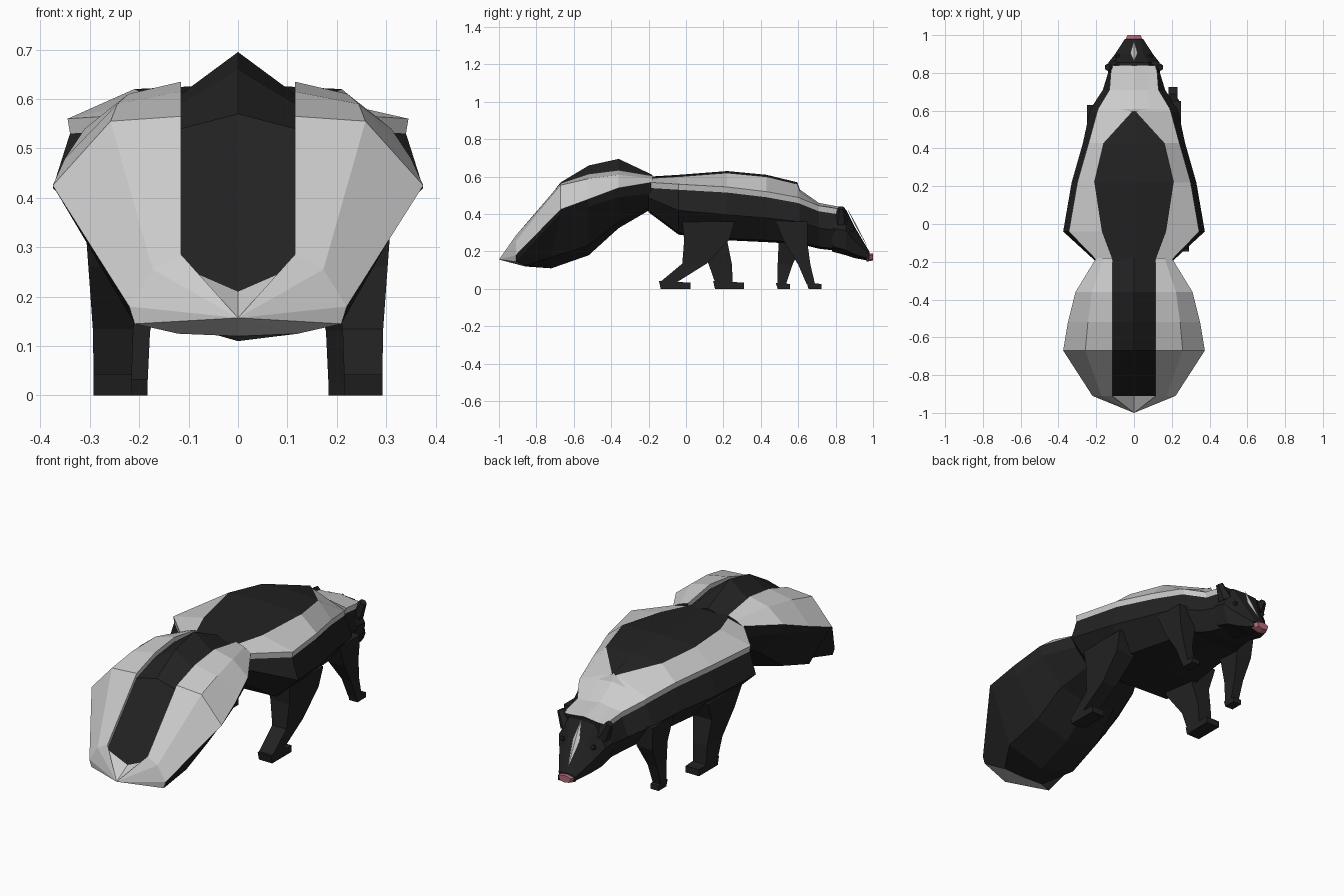
import bpy, bmesh

if "Cube" in bpy.data.objects:
    bpy.data.objects.remove(bpy.data.objects["Cube"])


def mat(name, c):
    m = bpy.data.materials.new(name)
    m.diffuse_color = (*c, 1)
    m.use_nodes = True
    m.node_tree.nodes["Principled BSDF"].inputs["Base Color"].default_value = m.diffuse_color
    return m


DARK = mat("dark_fur", (0.016, 0.016, 0.016))
WHITE = mat("white_fur", (0.62, 0.62, 0.62))
PINK = mat("pink_skin", (0.45, 0.15, 0.19))


def finish(name, bm, mats=(DARK, WHITE, PINK)):
    bmesh.ops.recalc_face_normals(bm, faces=bm.faces[:])
    me = bpy.data.meshes.new(name)
    bm.to_mesh(me)
    bm.free()
    bpy.context.collection.objects.link(bpy.data.objects.new(name, me))
    for m in mats:
        me.materials.append(m)


def skin(bm, rings, strip_mat=lambda s, i: 0):
    """Bridge closed rings; strip_mat(segment, column) gives the material."""
    n = len(rings[0])
    for s, (a, b) in enumerate(zip(rings, rings[1:])):
        for i in range(n):
            j = (i + 1) % n
            bm.faces.new((a[i], a[j], b[j], b[i])).material_index = strip_mat(s, i)


def half_loft(name, half_rings, strips, tip=None):
    """Rings of (x, y, z) from top centre to bottom centre, mirrored in x.
    strips(segment): one letter d/w/p per column; tip closes the first end in white."""
    bm = bmesh.new()
    rings = [[bm.verts.new(p) for p in r + [(-x, y, z) for x, y, z in r[-2:0:-1]]]
             for r in half_rings]
    k = len(half_rings[0]) - 1
    skin(bm, rings, lambda s, i: "dwp".index(strips(s)[i if i < k else 2 * k - 1 - i]))
    end = "dwp".index(strips(0)[-1])
    bm.faces.new(rings[-1]).material_index = end
    if tip:
        t, r = bm.verts.new(tip), rings[0]
        for i in range(len(r)):
            bm.faces.new((r[i], r[(i + 1) % len(r)], t)).material_index = 1
    else:
        bm.faces.new(rings[0]).material_index = end
    finish(name, bm)


# Body: dark saddle, white stripes, dark flanks
def body_ring(y, top, saddle, white_w, white_z, flank, bottom):
    return [(0, y, top), (saddle, y, top - .01), (white_w, y, white_z),
            (white_w - .005, y, white_z - .03),
            (flank, y, bottom + .48 * (white_z - bottom)),
            (flank * .66, y, bottom + .01), (0, y, bottom)]


half_loft("body", [body_ring(*r) for r in (
    (-.20, .60, .11, .19, .57, .20, .41),
    (-.04, .61, .17, .345, .56, .375, .29),
    (.22, .63, .21, .30, .545, .33, .26),
    (.43, .61, .16, .24, .52, .27, .25),
    (.595, .57, .01, .195, .49, .235, .24),
    (.61, .53, .08, .19, .485, .23, .24),
    (.71, .46, .07, .13, .445, .165, .215),
    (.84, .435, .08, .12, .425, .125, .20))],
    lambda s: "dwwddd" if s < 4 else "wwwddd")


# Tail: raised dark centre stripe between white lobes, dark below
def tail_ring(y, top, edge, ridge, outer_x, outer_z, low_z, bottom, shift):
    e = .115
    return [(0, y, top), (e, y, edge), (e, y, edge + .025),
            (e + .55 * (outer_x - e), y, ridge), (outer_x, y, outer_z),
            (outer_x * .95, y, low_z), (outer_x * .55, y + shift, bottom + .2 * (low_z - bottom)),
            (0, y + shift, bottom)]


half_loft("tail", [tail_ring(*r) for r in (
    (-.91, .21, .26, .255, .22, .18, .145, .12, .05),
    (-.67, .57, .54, .555, .375, .425, .405, .11, -.05),
    (-.52, .66, .59, .59, .35, .48, .44, .18, 0),
    (-.36, .695, .61, .61, .31, .54, .49, .325, 0),
    (-.18, .61, .58, .59, .20, .57, .51, .43, 0))],
    lambda s: "dwwwddd", (0, -1, .157))


# Head, muzzle and nose
def head_ring(y, top, top_w, cheek, bottom):
    return [(0, y, top), (top_w, y, top - .005), (cheek, y, (top + bottom) / 2 + .01),
            (cheek * .8, y, bottom + .02 * cheek / .1), (0, y, bottom)]


half_loft("head", [head_ring(*r) for r in (
    (.78, .43, .09, .14, .20), (.855, .425, .075, .135, .18),
    (.90, .335, .05, .10, .165), (.98, .20, .03, .048, .15))], lambda s: "dddd")
half_loft("nose", [head_ring(.965, .19, .03, .05, .145), head_ring(1, .19, .022, .035, .152)],
          lambda s: "pppp")

# White blaze on the face
bm = bmesh.new()
top, mid, low = [bm.verts.new(p) for p in ((0, .86, .434), (0, .91, .345), (0, .972, .223))]
for s in (-1, 1):
    v = bm.verts.new((s * .02, .905, .338))
    bm.faces.new((top, v, mid))
    bm.faces.new((mid, v, low))
finish("face_blaze", bm, [WHITE])


# Ears and eyes
def cone(name, s, x, y, z, r, h, tilt):
    bpy.ops.mesh.primitive_cone_add(vertices=6, radius1=r, radius2=r / 2, depth=h,
                                    location=(s * x, y, z), rotation=(tilt, s * .5, 0))
    bpy.context.object.name = name
    bpy.context.object.data.materials.append(DARK)


for s, side in ((1, "right"), (-1, "left")):
    cone(side + "_ear", s, .12, .83, .395, .038, .085, 0)
    cone(side + "_eye", s, .085, .885, .315, .018, .03, -1)


# Legs: tapering box from hip to ankle, sections (y0, y1, z), plus a wedge paw
def leg(name, s, hip_x, paw_x, sections, paw):
    bm = bmesh.new()

    def ring(xs, y0, y1, z0, z1):
        return [bm.verts.new((s * x, y, z)) for x, y, z in
                zip((xs[0], xs[1], xs[1], xs[0]), (y0, y0, y1, y1), (z0, z0, z1, z1))]
    rings = []
    for y0, y1, z in sections:
        t = min(1, (.36 - z) / .25)
        rings.append(ring([a + (b - a) * t for a, b in zip(hip_x, paw_x)], y0, y1, z, z))
    y0, y1, h = paw
    sole = [ring(paw_x, y0 + .01, y1, 0, 0), ring(paw_x, y0, y1, h, h * .8)]
    for part in (rings, sole):
        skin(bm, part)
        bm.faces.new(part[0])
        bm.faces.new(part[-1])
    finish(name, bm, [DARK])


HIND, FORE = ((.18, .31), (.215, .292)), ((.12, .25), (.183, .23))
leg("right_hind_leg", 1, *HIND,
    ((-.02, .26, .36), (-.01, .23, .26), (-.02, .11, .135), (-.14, -.05, .035)), (-.145, .025, .042))
leg("left_hind_leg", -1, *HIND,
    ((-.02, .26, .36), (.03, .22, .26), (.12, .245, .135), (.155, .25, .035)), (.145, .31, .042))
leg("right_front_leg", 1, *FORE,
    ((.48, .65, .36), (.53, .65, .24), (.60, .665, .13), (.645, .69, .025)), (.645, .725, .033))
leg("left_front_leg", -1, *FORE,
    ((.46, .63, .36), (.495, .62, .24), (.49, .57, .13), (.488, .535, .025)), (.48, .555, .033))
